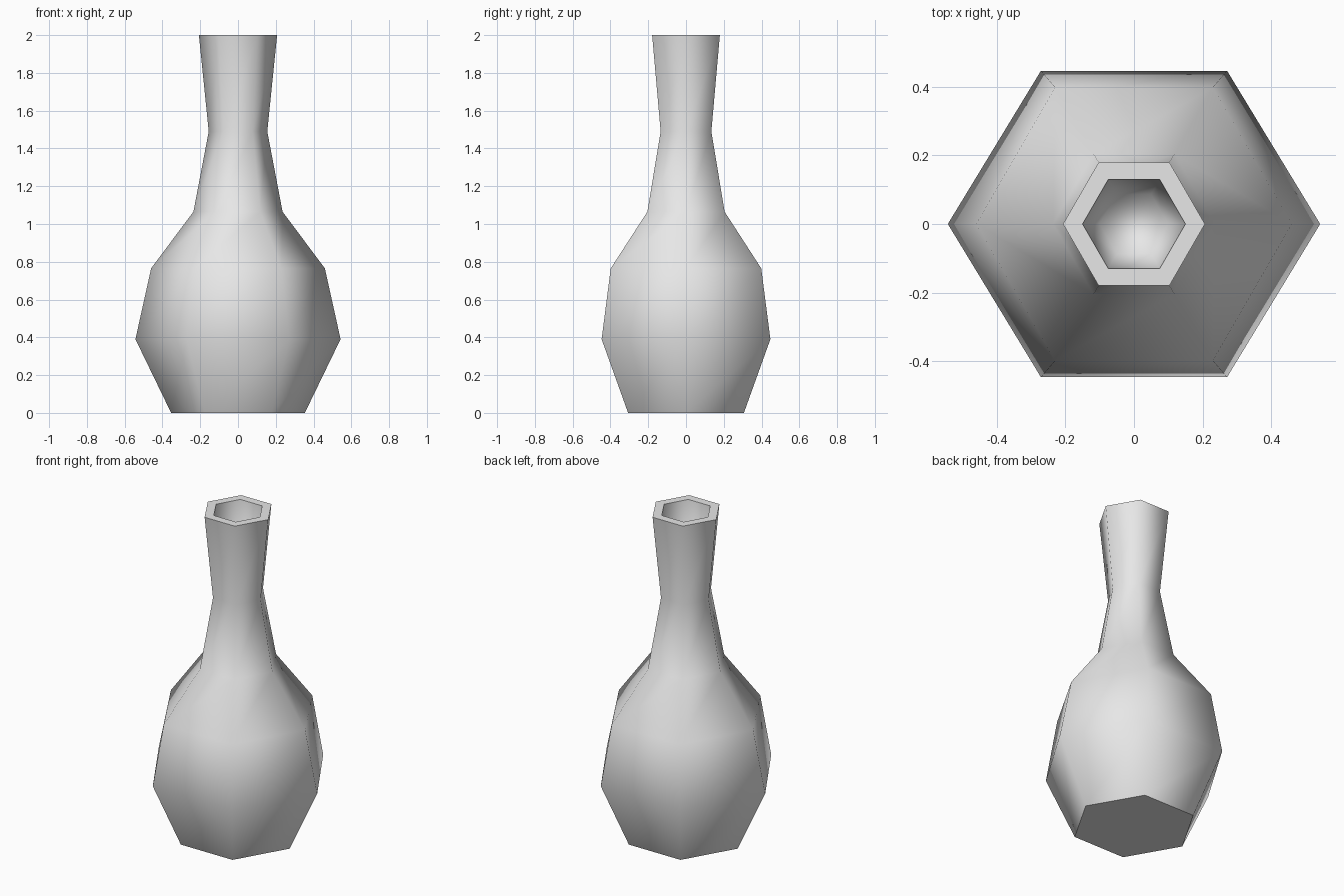
import bpy
import bmesh
from math import cos, sin, pi

SIDES = 6

cube = bpy.data.objects.get("Cube")
if cube:
    bpy.data.objects.remove(cube, do_unlink=True)

# Glaze colour
glaze = bpy.data.materials.new("light grey ceramic")
glaze.use_nodes = True
grey = (0.8, 0.8, 0.8, 1)
glaze.diffuse_color = grey
glaze.node_tree.nodes["Principled BSDF"].inputs["Base Color"].default_value = grey

# Profile from base to lip, then down into the neck: radius, height, depth factor
profile = [
    (0.354, 0, 1), (0.543, 0.39, 0.95), (0.46, 0.765, 1), (0.236, 1.065, 1),
    (0.155, 1.49, 1), (0.207, 2, 1), (0.15, 2, 1), (0.1, 1.49, 1),
]

bm = bmesh.new()
rings = []
for radius, height, depth in profile:
    rings.append([bm.verts.new((radius * cos(2 * pi * i / SIDES),
                                radius * depth * sin(2 * pi * i / SIDES), height))
                  for i in range(SIDES)])

# Walls and lip
for low, high in zip(rings, rings[1:]):
    for i in range(SIDES):
        j = (i + 1) % SIDES
        bm.faces.new((low[i], low[j], high[j], high[i]))

# Flat foot and floor of the neck opening
foot = bm.faces.new(rings[0][::-1])
bm.faces.new(rings[-1])
bm.normal_update()

# Smooth body with crisp lip and foot edges
for face in bm.faces:
    face.smooth = True
for face in bm.faces:
    if face is foot or all(v.co.z > 1.99 for v in face.verts):
        face.smooth = False
        for edge in face.edges:
            edge.smooth = False

mesh = bpy.data.meshes.new("vase")
bm.to_mesh(mesh)
bm.free()
mesh.materials.append(glaze)
vase = bpy.data.objects.new("vase", mesh)
bpy.context.collection.objects.link(vase)
